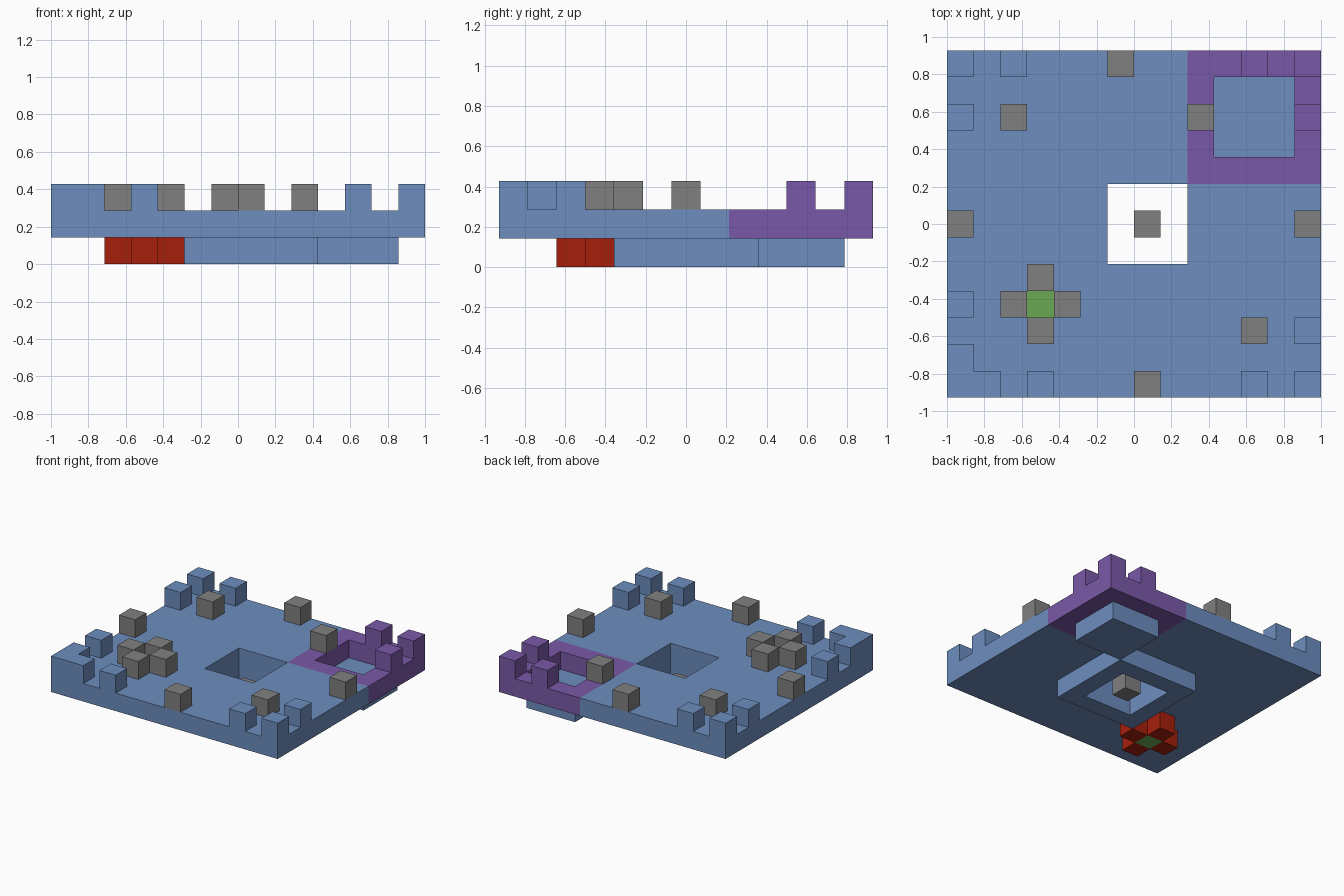
import bpy
import bmesh
from mathutils import Vector

if "Cube" in bpy.data.objects:
    bpy.data.objects.remove(bpy.data.objects["Cube"], do_unlink=True)

UNIT = 1 / 7                      # edge of one block
NX, NY = 14, 13                   # blocks across and deep
DIRECTIONS = [Vector(d) for d in ((1, 0, 0), (-1, 0, 0), (0, 1, 0),
                                  (0, -1, 0), (0, 0, 1), (0, 0, -1))]


def make_material(name, rgb):
    linear = [((c / 255 + 0.055) / 1.055) ** 2.4 if c > 10 else c / 255 / 12.92 for c in rgb]
    mat = bpy.data.materials.new(name)
    mat.use_nodes = True
    mat.diffuse_color = (*linear, 1)
    mat.node_tree.nodes["Principled BSDF"].inputs["Base Color"].default_value = (*linear, 1)
    return mat


blue = make_material("slate_blue", (109, 141, 191))
grey = make_material("stone_grey", (128, 128, 128))
purple = make_material("purple", (122, 89, 168))
red = make_material("dark_red", (166, 31, 12))
green = make_material("green", (106, 170, 83))


def rect(x0, x1, y0, y1, layer):
    """Filled rectangle of block positions, ends included."""
    return {(x, y, layer) for x in range(x0, x1 + 1) for y in range(y0, y1 + 1)}


def at(layer, *spots):
    return {(x, y, layer) for x, y in spots}


def cross(cx, cy, layer):
    return at(layer, (cx - 1, cy), (cx + 1, cy), (cx, cy - 1), (cx, cy + 1))


# Openings in the floor
court_hole = rect(6, 8, 5, 7, 1)
pit_hole = rect(10, 12, 9, 11, 1)
well_hole = at(1, (3, 3))
corner_floor = rect(9, 13, 8, 12, 1)

parts = [
    # Main floor slab and the purple corner
    ("floor_slab", blue, rect(0, NX - 1, 0, NY - 1, 1) - corner_floor - court_hole - well_hole),
    ("corner_floor", purple, corner_floor - pit_hole),
    # Pieces hanging under the floor
    ("court_ring", blue, rect(5, 9, 4, 8, 0) - rect(6, 8, 5, 7, 0)),
    ("court_block", grey, at(0, (7, 6))),
    ("pit_floor", blue, rect(10, 12, 9, 11, 0)),
    ("well_lining", red, cross(3, 3, 0)),
    ("well_bottom", green, at(0, (3, 3))),
    # Battlements and loose blocks on top
    ("front_right_battlement", blue, at(2, (0, 0), (1, 0), (0, 1), (3, 0), (0, 3))),
    ("front_left_battlement", blue, at(2, (13, 0), (11, 0), (13, 2))),
    ("back_right_battlement", blue, at(2, (0, 12), (2, 12), (0, 10))),
    ("back_left_battlement", purple, at(2, (13, 12), (11, 12), (13, 10))),
    ("well_rim", grey, cross(3, 3, 2)),
    ("edge_blocks", grey, at(2, (0, 6), (13, 6), (7, 0), (6, 12))),
    ("inner_blocks", grey, at(2, (2, 10), (9, 10), (11, 2))),
]
occupied = set().union(*(cells for _, _, cells in parts))


def build(name, mat, cells):
    """Mesh only the exposed sides of a group of blocks."""
    bm = bmesh.new()
    for cell in sorted(cells):
        centre = Vector(cell) + Vector((0.5, 0.5, 0.5))
        for d in DIRECTIONS:
            if tuple(int(c) for c in Vector(cell) + d) in occupied:
                continue
            u = Vector((d.y, d.z, d.x))
            v = d.cross(u)
            corners = [centre + (d + u * a + v * b) / 2
                       for a, b in ((-1, -1), (1, -1), (1, 1), (-1, 1))]
            bm.faces.new([bm.verts.new(((p.x - NX / 2) * UNIT, (p.y - NY / 2) * UNIT, p.z * UNIT))
                          for p in corners])
    bmesh.ops.remove_doubles(bm, verts=bm.verts, dist=UNIT / 100)
    mesh = bpy.data.meshes.new(name)
    bm.to_mesh(mesh)
    bm.free()
    mesh.materials.append(mat)
    bpy.context.collection.objects.link(bpy.data.objects.new(name, mesh))


for part in parts:
    build(*part)
